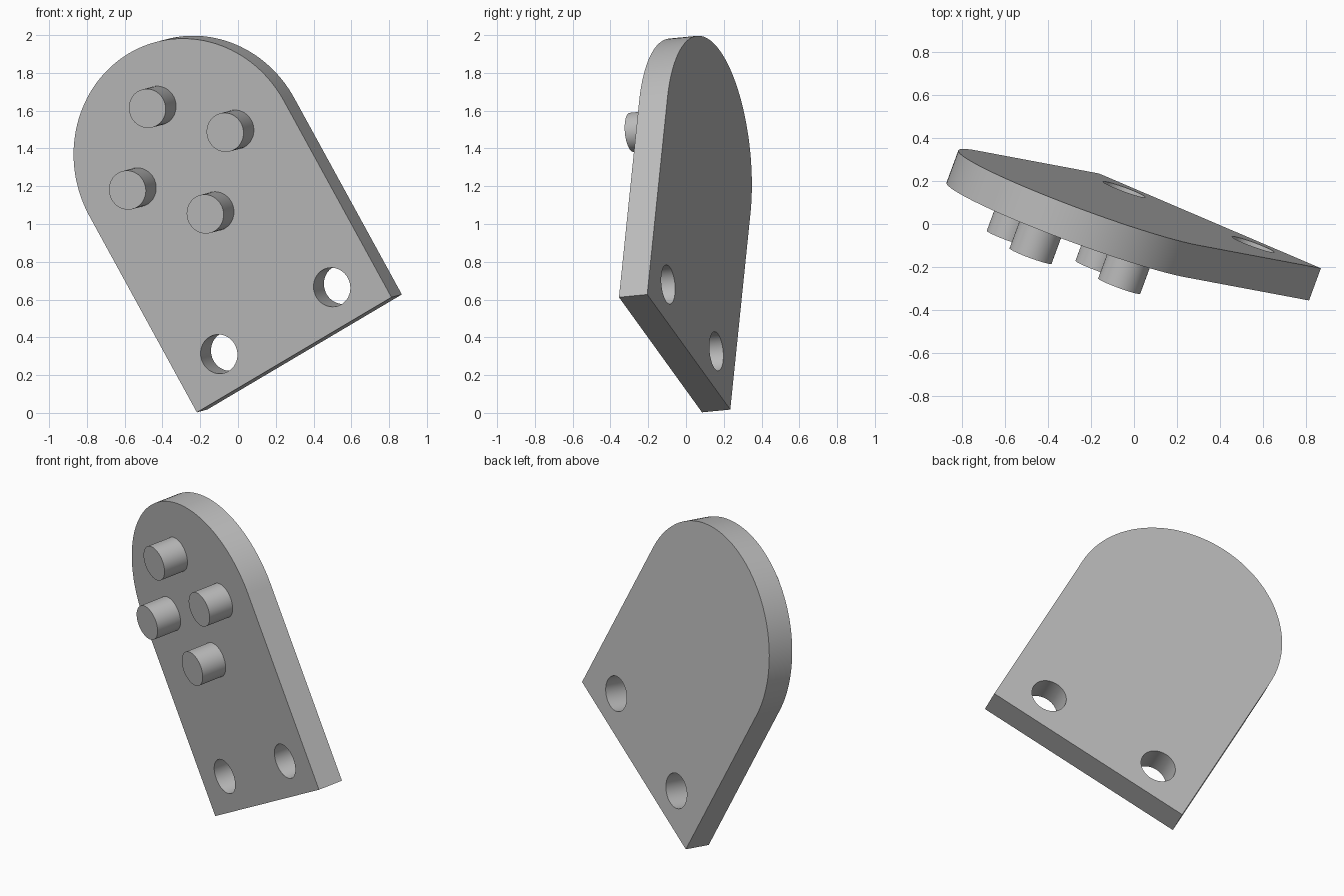
import bpy, bmesh, math
from mathutils import Matrix, Vector

cube = bpy.data.objects.get("Cube")
if cube:
    bpy.data.objects.remove(cube, do_unlink=True)

RADIUS, LENGTH, THICK = 0.6375, 1.19, 0.16   # rounded end, straight side, plate depth
PIN_R, PIN_OFFSET = 0.104, 0.32
HOLE_X, HOLE_Y = 0.37, -0.983

grey = bpy.data.materials.new("light grey")
grey.use_nodes = True
grey.diffuse_color = (0.5, 0.5, 0.5, 1)
grey.node_tree.nodes["Principled BSDF"].inputs["Base Color"].default_value = (0.5, 0.5, 0.5, 1)

# Tilted frame: origin at the centre of the rounded end, local z out of the front
across = Vector((0.808, -0.345, 0.478)).normalized()
out = Vector((-0.34, -0.935, -0.09))
out = (out - across * out.dot(across)).normalized()
up = out.cross(across)
frame = Matrix((across, up, out)).transposed().to_4x4()
frame.translation = (-0.272, -0.028, 1.347)


def prism(name, outline, z0, z1):
    """Extrude a closed 2D outline between two local heights."""
    bm = bmesh.new()
    face = bm.faces.new([bm.verts.new((x, y, z0)) for x, y in outline])
    moved = bmesh.ops.extrude_face_region(bm, geom=[face])["geom"]
    verts = [v for v in moved if isinstance(v, bmesh.types.BMVert)]
    bmesh.ops.translate(bm, verts=verts, vec=(0, 0, z1 - z0))
    bmesh.ops.recalc_face_normals(bm, faces=bm.faces)
    mesh = bpy.data.meshes.new(name)
    bm.to_mesh(mesh)
    bm.free()
    mesh.materials.append(grey)
    obj = bpy.data.objects.new(name, mesh)
    bpy.context.collection.objects.link(obj)
    obj.matrix_world = frame
    return obj


def arc(cx, cy, r, sweep, steps):
    return [(cx + r * math.cos(sweep * i / steps), cy + r * math.sin(sweep * i / steps))
            for i in range(steps + 1)]


def circle(cx, cy, r):
    return arc(cx, cy, r, math.tau, 48)[:-1]


def activate(obj):
    bpy.ops.object.select_all(action="DESELECT")
    obj.select_set(True)
    bpy.context.view_layer.objects.active = obj


# Plate with one rounded end
outline = arc(0, 0, RADIUS, math.pi, 64) + [(-RADIUS, -LENGTH), (RADIUS, -LENGTH)]
plate = prism("plate", outline, -THICK, 0)

# Two through holes near the square end
for side in (-1, 1):
    cutter = prism("hole_cutter", circle(side * HOLE_X, HOLE_Y, PIN_R), -THICK * 2, THICK)
    cutter.hide_render = True
    cut = plate.modifiers.new("hole", "BOOLEAN")
    cut.operation = "DIFFERENCE"
    cut.solver = "EXACT"
    cut.object = cutter
    activate(plate)
    bpy.ops.object.modifier_apply(modifier=cut.name)
    bpy.data.objects.remove(cutter, do_unlink=True)

# Four pins in a diamond on the front
parts = [plate]
for name, dx, dy in (("top", 0, 1), ("bottom", 0, -1), ("left", 1, 0), ("right", -1, 0)):
    parts.append(prism(name + "_pin", circle(dx * PIN_OFFSET, dy * PIN_OFFSET, PIN_R),
                       -0.02, THICK))

for part in parts:
    activate(part)
    bpy.ops.object.shade_smooth_by_angle(angle=math.radians(30))
